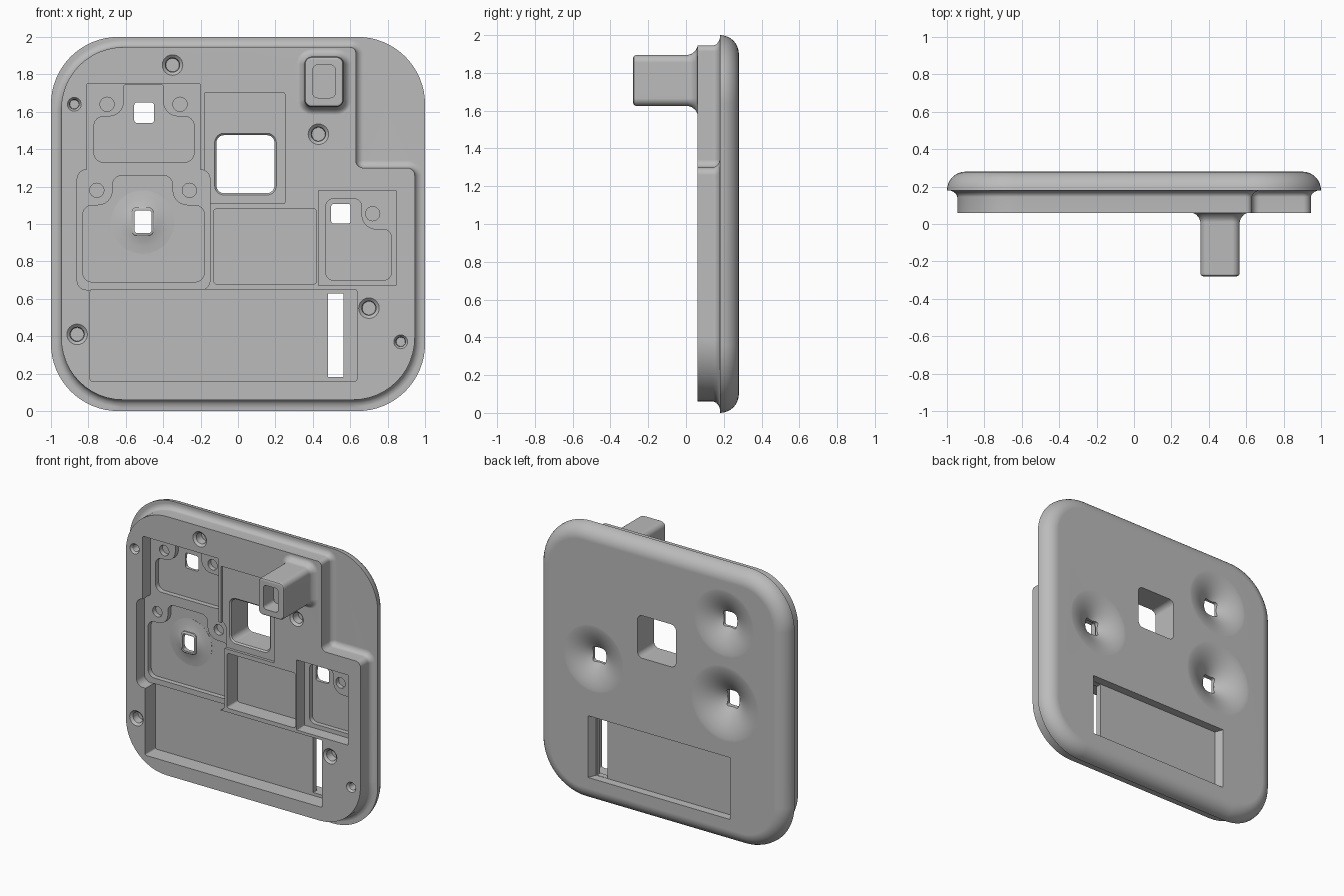
import bpy, bmesh, math

cube = bpy.data.objects.get("Cube")
if cube:
    bpy.data.objects.remove(cube, do_unlink=True)

grey = bpy.data.materials.new("plain grey")
grey.use_nodes = True
grey.diffuse_color = (0.5, 0.5, 0.5, 1)
grey.node_tree.nodes["Principled BSDF"].inputs["Base Color"].default_value = (0.5, 0.5, 0.5, 1)


def make(name, bm):
    bmesh.ops.recalc_face_normals(bm, faces=bm.faces)
    mesh = bpy.data.meshes.new(name)
    bm.to_mesh(mesh)
    bm.free()
    mesh.materials.append(grey)
    ob = bpy.data.objects.new(name, mesh)
    bpy.context.collection.objects.link(ob)
    return ob


def skin(name, rings):
    """Join equal point rings with quads and cap both ends."""
    bm = bmesh.new()
    rows = [[bm.verts.new(p) for p in ring] for ring in rings]
    n = len(rows[0])
    for a, b in zip(rows, rows[1:]):
        for i in range(n):
            j = (i + 1) % n
            bm.faces.new((a[i], a[j], b[j], b[i]))
    bm.faces.new(rows[0])
    bm.faces.new(rows[-1])
    return make(name, bm)


def outline(corners, inset, steps):
    """Right-angled outline (x, z, radius), counterclockwise, rounded and inset."""
    pts = []
    for i, (x, z, r) in enumerate(corners):
        px, pz, _ = corners[i - 1]
        qx, qz, _ = corners[(i + 1) % len(corners)]
        l1, l2 = math.hypot(x - px, z - pz), math.hypot(qx - x, qz - z)
        d1 = ((x - px) / l1, (z - pz) / l1)
        d2 = ((qx - x) / l2, (qz - z) / l2)
        n1, n2 = (-d1[1], d1[0]), (-d2[1], d2[0])
        sign = 1 if d1[0] * d2[1] - d1[1] * d2[0] > 0 else -1
        s = sign * max(r - sign * inset, 0.003)
        for k in range(steps + 1):
            a = k / steps * math.pi / 2
            u, v = inset + s * (1 - math.cos(a)), inset + s * (1 - math.sin(a))
            pts.append((x + n1[0] * u + n2[0] * v, z + n1[1] * u + n2[1] * v))
    return pts


def loft(name, corners, sections, steps=6):
    return skin(name, [[(x, y, z) for x, z in outline(corners, d, steps)] for y, d in sections])


def rect(x0, x1, z0, z1, r):
    return [(x0, z0, r), (x1, z0, r), (x1, z1, r), (x0, z1, r)]


def lathe(name, x, z, profile, n=40):
    """Turn (radius, y) points around an axis along y."""
    return skin(name, [[(x + r * math.cos(2 * math.pi * i / n), y, z + r * math.sin(2 * math.pi * i / n))
                        for i in range(n)] for r, y in profile])


def combine(tool, operation):
    bpy.context.view_layer.objects.active = body
    mod = body.modifiers.new("combine", 'BOOLEAN')
    mod.operation, mod.object, mod.solver = operation, tool, 'EXACT'
    bpy.ops.object.modifier_apply(modifier=mod.name)
    bpy.data.objects.remove(tool, do_unlink=True)


def cut(tool):
    combine(tool, 'DIFFERENCE')


def add(tool):
    combine(tool, 'UNION')


# Back plate with a rounded rear edge
curve = [(0.18 + 0.1 * math.sin(a), 0.1 * (1 - math.cos(a)))
         for a in [math.pi / 2 * k / 8 for k in range(9)]]
body = loft("mounting_plate", rect(-1, 1, 0, 2, 0.36), curve, 16)

# Raised front block with one notched corner and a flared foot
block = [(-0.945, 0.06, 0.33), (0.945, 0.06, 0.33), (0.945, 1.3, 0.04),
         (0.63, 1.3, 0.04), (0.63, 1.945, 0.03), (-0.945, 1.945, 0.33)]
add(loft("front_block", block, [(0.06, 0), (0.145, 0), (0.16, -0.006), (0.172, -0.019),
                                (0.18, -0.04), (0.186, -0.04)], 12))

# Post with a flared root and softened tip
add(loft("post", rect(0.355, 0.565, 1.625, 1.895, 0.04),
         [(-0.28, 0.015), (-0.275, 0.005), (-0.265, 0), (0.01, 0), (0.03, -0.006),
          (0.05, -0.022), (0.06, -0.042), (0.09, -0.042)]))
cut(loft("post_socket", rect(0.4, 0.52, 1.675, 1.85, 0.025), [(-0.3, 0), (-0.16, 0)]))

# Front pockets: outline and floor depth
pockets = [
    (rect(-0.81, -0.2, 1.27, 1.75, 0.008), 0.15),
    (rect(-0.86, -0.15, 0.648, 1.29, 0.05), 0.15),
    (rect(0.43, 0.845, 0.67, 1.18, 0.005), 0.152),
    (rect(-0.79, 0.635, 0.16, 0.65, 0.01), 0.18),
    (rect(-0.13, 0.42, 0.68, 1.08, 0.015), 0.18),
    (rect(-0.18, 0.25, 1.11, 1.7, 0.004), 0.08),
]
for shape, floor in pockets:
    cut(loft("pocket_cutter", shape, [(0.03, 0), (floor, 0)]))


def necked(x0, x1, z0, z1, n0, n1, top, r):
    """Pocket floor that narrows between two round bosses."""
    return [(x0, z0, 0.05), (x1, z0, 0.05), (x1, z1, 0.05), (n1, z1, 0.08),
            (n1, top, r), (n0, top, r), (n0, z1, 0.08), (x0, z1, 0.05)]


# Deeper floors that leave the screw bosses standing
floors = [
    necked(-0.77, -0.235, 1.33, 1.575, -0.61, -0.4, 1.745, 0.01),
    necked(-0.83, -0.18, 0.69, 1.1, -0.67, -0.35, 1.26, 0.05),
    [(0.47, 0.7, 0.04), (0.82, 0.7, 0.04), (0.82, 0.97, 0.04), (0.66, 0.97, 0.08),
     (0.66, 1.135, 0.04), (0.47, 1.135, 0.04)],
]
for shape in floors:
    cut(loft("floor_cutter", shape, [(0.1, 0), (0.186, 0)]))

# Soft bump and collar around the middle button opening
add(lathe("bump", -0.51, 1.01, [(0.17, 0.195), (0.17, 0.185), (0.13, 0.181), (0.1, 0.174),
                                (0.07, 0.165), (0.05, 0.163)]))
add(loft("collar", rect(-0.57, -0.45, 0.935, 1.09, 0.03),
         [(0.155, 0.008), (0.16, 0), (0.19, 0)]))

# Finger dishes in the back, each with a small opening
dishes = [(-0.502, 1.595, 0.25, 0.2, 0.053, 0.055), (-0.508, 1.012, 0.28, 0.175, 0.046, 0.06),
          (0.55, 1.055, 0.25, 0.203, 0.052, 0.053)]
for x, z, radius, bottom, w, h in dishes:
    profile = []
    for k in range(11):
        t = k / 10
        profile.append((0.05 + (radius - 0.05) * t, 0.2804 - (0.2804 - bottom) * (1 - t) ** 1.8))
    cut(lathe("dish_cutter", x, z, profile + [(radius, 0.32)]))
    cut(loft("opening_cutter", rect(x - w, x + w, z - h, z + h, 0.015), [(0.03, 0), (0.33, 0)]))

# Square window with a softened front lip
cut(loft("window_cutter", rect(-0.115, 0.195, 1.165, 1.475, 0.04),
         [(0.05, -0.01), (0.08, -0.01), (0.09, 0), (0.33, 0)]))

# Rear recess with sloping ends, and the slot through its floor
recess = [[(x0, y, 0.18), (x1, y, 0.18), (x1, y, 0.63), (x0, y, 0.63)]
          for x0, x1, y in ((-0.53, 0.57, 0.22), (-0.565, 0.61, 0.32))]
cut(skin("recess_cutter", recess))
cut(loft("slot_cutter", rect(0.48, 0.565, 0.182, 0.628, 0.003), [(0.12, 0), (0.26, 0)]))

# Screw holes with a chamfered mouth
for x, z, r in ((-0.35, 1.85, 0.055), (0.43, 1.48, 0.055), (0.7, 0.55, 0.055),
                (-0.86, 0.41, 0.055), (-0.875, 1.64, 0.037), (0.87, 0.37, 0.037)):
    cut(lathe("screw_cutter", x, z, [(r, 0.03), (r, 0.06), (r * 0.7, 0.075), (r * 0.65, 0.13)], 24))

# Pilot holes in the bosses
for x, z in ((-0.7, 1.64), (-0.31, 1.64), (-0.755, 1.18), (-0.26, 1.18), (0.72, 1.055)):
    cut(lathe("pilot_cutter", x, z, [(0.038, 0.12), (0.038, 0.185)], 24))

# Smooth curved surfaces, keep machined edges crisp
bpy.ops.object.select_all(action='DESELECT')
body.select_set(True)
bpy.context.view_layer.objects.active = body
bpy.ops.object.shade_smooth_by_angle(angle=math.radians(30))
weighted = body.modifiers.new("even_normals", 'WEIGHTED_NORMAL')
weighted.keep_sharp = True
